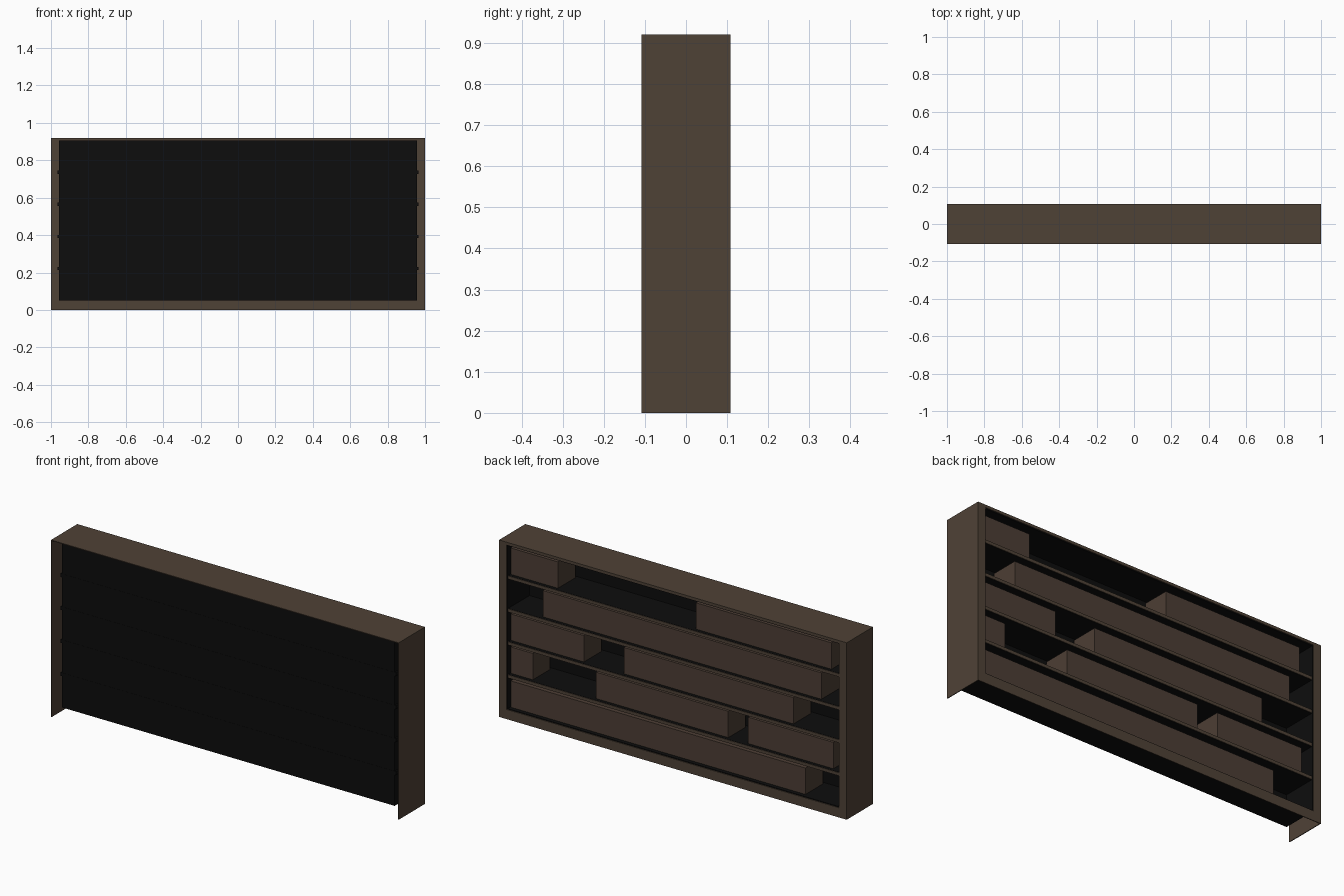
import bpy

if "Cube" in bpy.data.objects:
    bpy.data.objects.remove(bpy.data.objects["Cube"])


def material(name, rgb):
    m = bpy.data.materials.new(name)
    m.diffuse_color = (*rgb, 1.0)
    m.use_nodes = True
    m.node_tree.nodes["Principled BSDF"].inputs["Base Color"].default_value = m.diffuse_color
    return m


BROWN = material("dark_brown_wood", (0.078, 0.054, 0.037))
BOOK = material("reddish_brown_books", (0.073, 0.048, 0.035))
BLACK = material("black_interior", (0.004, 0.004, 0.004))


def box(name, x0, x1, y0, y1, z0, z1, mat):
    bpy.ops.mesh.primitive_cube_add(size=1, location=((x0 + x1) / 2, (y0 + y1) / 2, (z0 + z1) / 2))
    o = bpy.context.object
    o.name = name
    o.scale = (x1 - x0, y1 - y0, z1 - z0)
    bpy.ops.object.transform_apply(location=False, rotation=False, scale=True)
    o.data.materials.append(mat)
    return o


W, D, H = 1.0, 0.108, 0.92      # half width, half depth, height
IN_X, IN_Z0, IN_Z1 = 0.957, 0.05, 0.906
BACK = -0.08
T = 0.004                       # sheet thickness

# outer shell: thin side sheets and top sheet
for s, n in ((-1, "left"), (1, "right")):
    a, b = sorted((s * W, s * (W - T)))
    box(n + "_side", a, b, -D, D, 0, H, BROWN)
    # upright of the open face frame
    a, b = sorted((s * (W - T), s * IN_X))
    box(n + "_face_upright", a, b, D - T, D, 0, H - T, BROWN)
    # black inner lining
    a, b = sorted((s * IN_X, s * (IN_X - T)))
    box(n + "_lining", a, b, BACK, D - T, IN_Z0, IN_Z1, BLACK)
box("top", -W + T, W - T, -D, D, H - T, H, BROWN)
box("face_top_rail", -IN_X, IN_X, D - T, D, IN_Z1, H - T, BROWN)
box("kickboard", -IN_X, IN_X, D - T, D, 0, IN_Z0, BROWN)

# rest of the black lining
box("back_panel", -IN_X + T, IN_X - T, BACK, BACK + T, IN_Z0, IN_Z1, BLACK)
box("lining_floor", -IN_X + T, IN_X - T, BACK + T, D - T, IN_Z0, IN_Z0 + T, BLACK)
box("lining_ceiling", -IN_X + T, IN_X - T, BACK + T, D - T, IN_Z1 - T, IN_Z1, BLACK)

# shelves, with a brown strip on the open edge
PITCH = 0.1715
for i in range(1, 5):
    z = IN_Z0 + i * PITCH
    box("shelf", -0.965, 0.965, BACK - 0.001, 0.1, z - 0.009, z + 0.009, BLACK)
    box("shelf_edge", -IN_X + T, IN_X - T, 0.1, 0.103, z - 0.008, z + 0.008, BROWN)

# rows of books, bottom row first; spans measured from the +x end
ROWS = [
    [(0.05, 1.745)],
    [(0.05, 0.177), (0.54, 1.301), (1.416, 1.906)],
    [(0.05, 0.471), (0.701, 1.676)],
    [(0.235, 1.837)],
    [(0.05, 0.321), (1.116, 1.895)],
]
for i, row in enumerate(ROWS):
    z = IN_Z0 + i * PITCH + (0.009 if i else T)
    for a, b in row:
        box("book_row", 1 - b, 1 - a, -0.06, 0.083, z, z + 0.137, BOOK)
